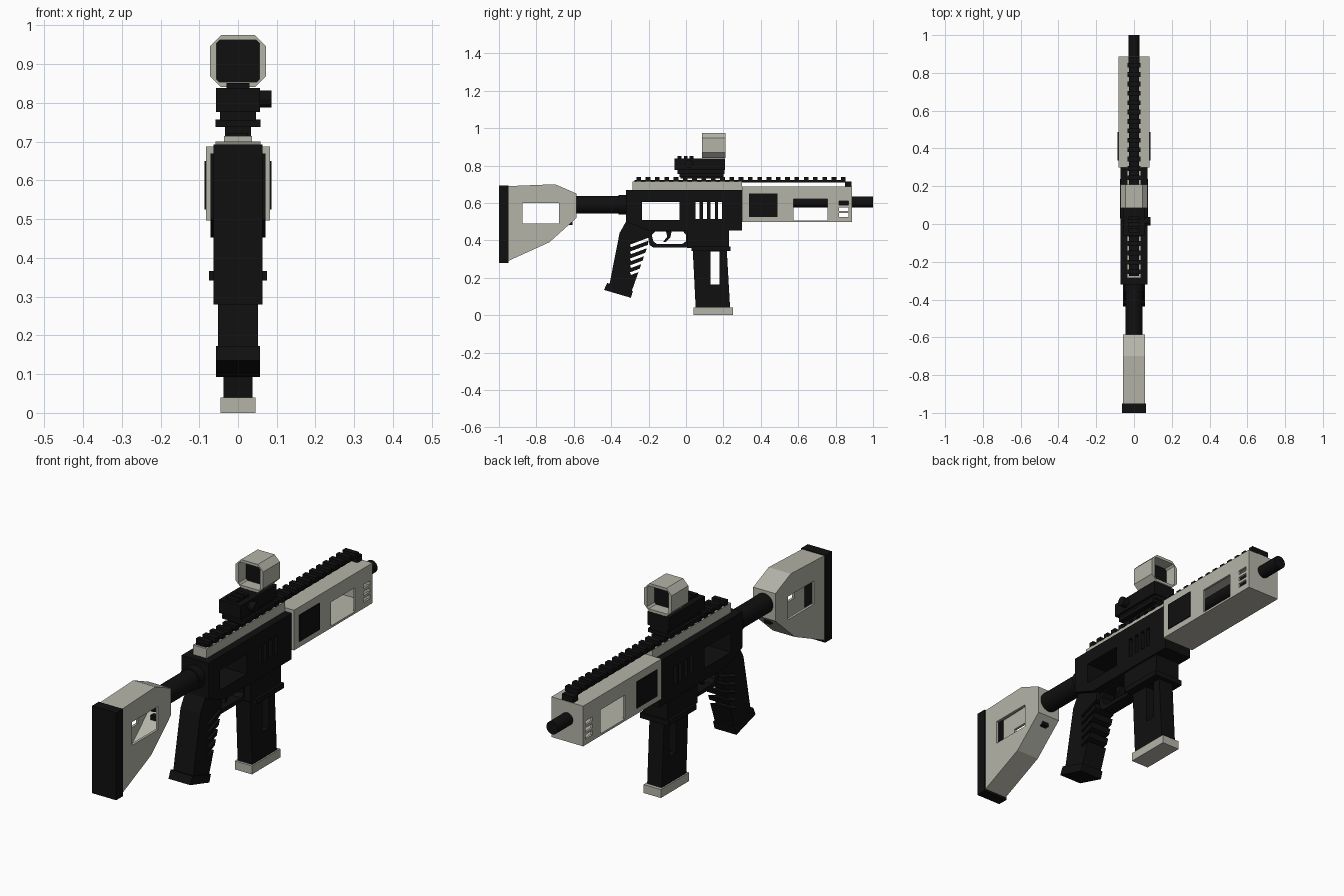
import bpy, bmesh, math
from mathutils import Matrix, Vector

old = bpy.data.objects.get("Cube")
if old:
    bpy.data.objects.remove(old, do_unlink=True)


def material(name, rgb):
    m = bpy.data.materials.new(name)
    m.use_nodes = True
    m.diffuse_color = (*rgb, 1)
    m.node_tree.nodes["Principled BSDF"].inputs["Base Color"].default_value = (*rgb, 1)
    return m


BLACK = material("matte_black", (0.005, 0.005, 0.005))
GREY = material("warm_grey", (0.46, 0.455, 0.395))


def finish(name, bm, mat):
    bmesh.ops.recalc_face_normals(bm, faces=bm.faces)
    me = bpy.data.meshes.new(name)
    bm.to_mesh(me)
    bm.free()
    me.materials.append(mat)
    ob = bpy.data.objects.new(name, me)
    bpy.context.scene.collection.objects.link(ob)
    return ob


def add_prism(bm, pts, x0, x1):
    """Extrude a (y, z) outline along x."""
    face = bm.faces.new([bm.verts.new((x0, y, z)) for y, z in pts])
    new = bmesh.ops.extrude_face_region(bm, geom=[face])["geom"]
    bmesh.ops.translate(bm, vec=(x1 - x0, 0, 0),
                        verts=[v for v in new if isinstance(v, bmesh.types.BMVert)])


def rect(y0, y1, z0, z1):
    return [(y0, z0), (y1, z0), (y1, z1), (y0, z1)]


def prism(name, pts, w, mat, x0=None):
    """One prism, symmetric about x = 0 unless x0 is given."""
    bm = bmesh.new()
    add_prism(bm, pts, -w if x0 is None else x0, w)
    return finish(name, bm, mat)


def box(name, w, y0, y1, z0, z1, mat, x0=None):
    return prism(name, rect(y0, y1, z0, z1), w, mat, x0)


def cylinder(name, r, y0, y1, z, mat, sides=24):
    bm = bmesh.new()
    bmesh.ops.create_cone(bm, cap_ends=True, segments=sides, radius1=r, radius2=r, depth=y1 - y0,
                          matrix=Matrix.Translation((0, (y0 + y1) / 2, z)) @ Matrix.Rotation(math.pi / 2, 4, 'X'))
    ob = finish(name, bm, mat)
    bpy.ops.object.select_all(action='DESELECT')
    ob.select_set(True)
    bpy.context.view_layer.objects.active = ob
    bpy.ops.object.shade_smooth_by_angle()
    return ob


def cut(ob, outlines, w=0.3):
    """Cut (y, z) outlines out of an object, across its width."""
    bm = bmesh.new()
    for pts in outlines:
        add_prism(bm, pts, -w, w)
    cutter = finish("cutter", bm, ob.data.materials[0])
    mod = ob.modifiers.new("cut", 'BOOLEAN')
    mod.operation, mod.solver, mod.object = 'DIFFERENCE', 'EXACT', cutter
    bpy.context.view_layer.update()
    me = bpy.data.meshes.new_from_object(ob.evaluated_get(bpy.context.evaluated_depsgraph_get()))
    ob.modifiers.clear()
    ob.data = me
    bpy.data.objects.remove(cutter, do_unlink=True)


def bar(y, z, length, thick, angle):
    """Slanted rectangle outline starting at (y, z)."""
    d = Vector((math.cos(angle), math.sin(angle)))
    n = Vector((-d.y, d.x)) * thick / 2
    p = Vector((y, z))
    return [tuple(p - n), tuple(p + d * length - n), tuple(p + d * length + n), tuple(p + n)]


# Stock: hollow shell, open against the butt pad, with a window through it
stock = prism("stock", [(-0.95, 0.69), (-0.7, 0.7), (-0.585, 0.65), (-0.585, 0.52),
                        (-0.73, 0.39), (-0.95, 0.29)], 0.058, GREY)
cut(stock, [[(-0.96, 0.677), (-0.7, 0.685), (-0.6, 0.64), (-0.6, 0.525),
             (-0.735, 0.405), (-0.96, 0.305)]], 0.046)
cut(stock, [rect(-0.875, -0.68, 0.49, 0.6)])
box("butt_pad", 0.063, -1.0, -0.95, 0.28, 0.693, BLACK)
box("stock_latch", 0.016, -0.63, -0.607, 0.483, 0.52, BLACK)
cylinder("buffer_tube", 0.046, -0.64, -0.31, 0.59, BLACK)
cylinder("tube_collar", 0.053, -0.36, -0.31, 0.59, BLACK)

# Receiver with a window and four vent slots
receiver = prism("receiver", [(-0.32, 0.67), (0.3, 0.67), (0.3, 0.453), (0.0, 0.453),
                              (-0.2, 0.453), (-0.32, 0.5)], 0.071, BLACK)
cut(receiver, [rect(-0.235, -0.035, 0.51, 0.605)]
    + [rect(y, y + 0.022, 0.515, 0.605) for y in (0.05, 0.09, 0.132, 0.17)])
box("upper_riser", 0.036, -0.285, 0.3, 0.665, 0.715, GREY)

# Top rail with cross teeth and a front support
box("rail_base", 0.026, -0.275, 0.85, 0.71, 0.723, BLACK)
bm = bmesh.new()
for i in range(23):
    y = -0.265 + i * 0.0497
    add_prism(bm, rect(y, y + 0.025, 0.715, 0.739), -0.034, 0.034)
finish("rail_teeth", bm, BLACK)
box("rail_support", 0.03, 0.85, 0.885, 0.68, 0.715, BLACK)

# Handguard: hollow box with windows and front slots
guard = box("handguard", 0.083, 0.3, 0.887, 0.497, 0.687, GREY)
cut(guard, [rect(0.31, 0.87, 0.505, 0.677)], 0.073)
cut(guard, [rect(0.575, 0.757, 0.507, 0.62)]
    + [rect(0.818, 0.868, z, z + 0.02) for z in (0.525, 0.557, 0.59)])
for side, s in (("left", 1), ("right", -1)):
    box("guard_panel_" + side, s * 0.087, 0.337, 0.488, 0.525, 0.65, BLACK, s * 0.079)
cylinder("barrel", 0.03, 0.25, 1.0, 0.605, BLACK)

# Magazine well, lip and magazine
box("magazine_well", 0.063, 0.005, 0.23, 0.36, 0.46, BLACK)
box("magazine_lip", 0.075, 0.03, 0.238, 0.342, 0.366, BLACK)
magazine = prism("magazine", [(0.036, 0.35), (0.218, 0.35), (0.236, 0.035), (0.052, 0.035)], 0.038, BLACK)
cut(magazine, [rect(0.13, 0.178, 0.165, 0.34)])
box("magazine_base", 0.045, 0.04, 0.252, 0.0, 0.04, GREY)

# Pistol grip with slanted finger slots
grip = prism("grip", [(-0.315, 0.51), (-0.355, 0.44), (-0.412, 0.15), (-0.295, 0.115),
                      (-0.258, 0.22), (-0.205, 0.37), (-0.19, 0.46)], 0.052, BLACK)
cut(grip, [bar(-0.297, 0.37 - i * 0.037, 0.16, 0.015, 0.36) for i in range(5)])
prism("grip_base", [(-0.438, 0.135), (-0.295, 0.093), (-0.284, 0.128), (-0.422, 0.172)], 0.057, BLACK)

# Trigger guard and trigger
hoop = prism("trigger_guard", [(-0.21, 0.46), (-0.195, 0.375), (-0.175, 0.362),
                               (0.0, 0.362), (0.03, 0.38), (0.03, 0.46)], 0.03, BLACK)
cut(hoop, [[(-0.183, 0.43), (-0.175, 0.395), (-0.155, 0.38), (-0.02, 0.38), (0.0, 0.395),
            (0.0, 0.43), (-0.015, 0.447), (-0.165, 0.447)]])
prism("trigger", [(-0.11, 0.46), (-0.1, 0.42), (-0.122, 0.392), (-0.108, 0.39),
                  (-0.083, 0.418), (-0.075, 0.46)], 0.014, BLACK)

# Sight mount
box("sight_neck", 0.034, -0.03, 0.2, 0.73, 0.755, BLACK)
box("sight_clamp", 0.058, -0.035, 0.2, 0.738, 0.757, BLACK)
box("sight_lower", 0.046, -0.045, 0.205, 0.755, 0.78, BLACK)
box("sight_body", 0.057, -0.062, 0.208, 0.776, 0.838, BLACK)
bm = bmesh.new()
for y in (-0.045, -0.012, 0.02):
    add_prism(bm, rect(y, y + 0.02, 0.83, 0.851), -0.03, 0.03)
finish("sight_ridges", bm, BLACK)
bm = bmesh.new()
bmesh.ops.create_cone(bm, cap_ends=True, segments=12, radius1=0.022, radius2=0.022, depth=0.035,
                      matrix=Matrix.Translation((0.069, 0.015, 0.81)) @ Matrix.Rotation(math.pi / 2, 4, 'Y'))
finish("sight_knob", bm, BLACK)


# Sight hood: chamfered square tube around a dark lens
def octagon(w, h, c):
    return [(w, h - c), (w - c, h), (c - w, h), (-w, h - c),
            (-w, c - h), (c - w, -h), (w - c, -h), (w, c - h)]


bm = bmesh.new()
loops = [[bm.verts.new((x, y, 0.908 + z)) for x, z in octagon(w, h, c)]
         for w, h, c, y in ((0.072, 0.067, 0.028, 0.085), (0.072, 0.067, 0.028, 0.21),
                            (0.056, 0.054, 0.008, 0.21), (0.056, 0.054, 0.008, 0.085))]
for a, b in zip(loops, loops[1:] + loops[:1]):
    for i in range(8):
        j = (i + 1) % 8
        bm.faces.new((a[i], a[j], b[j], b[i]))
finish("sight_hood", bm, GREY)
box("sight_lens", 0.056, 0.14, 0.155, 0.854, 0.962, BLACK)
